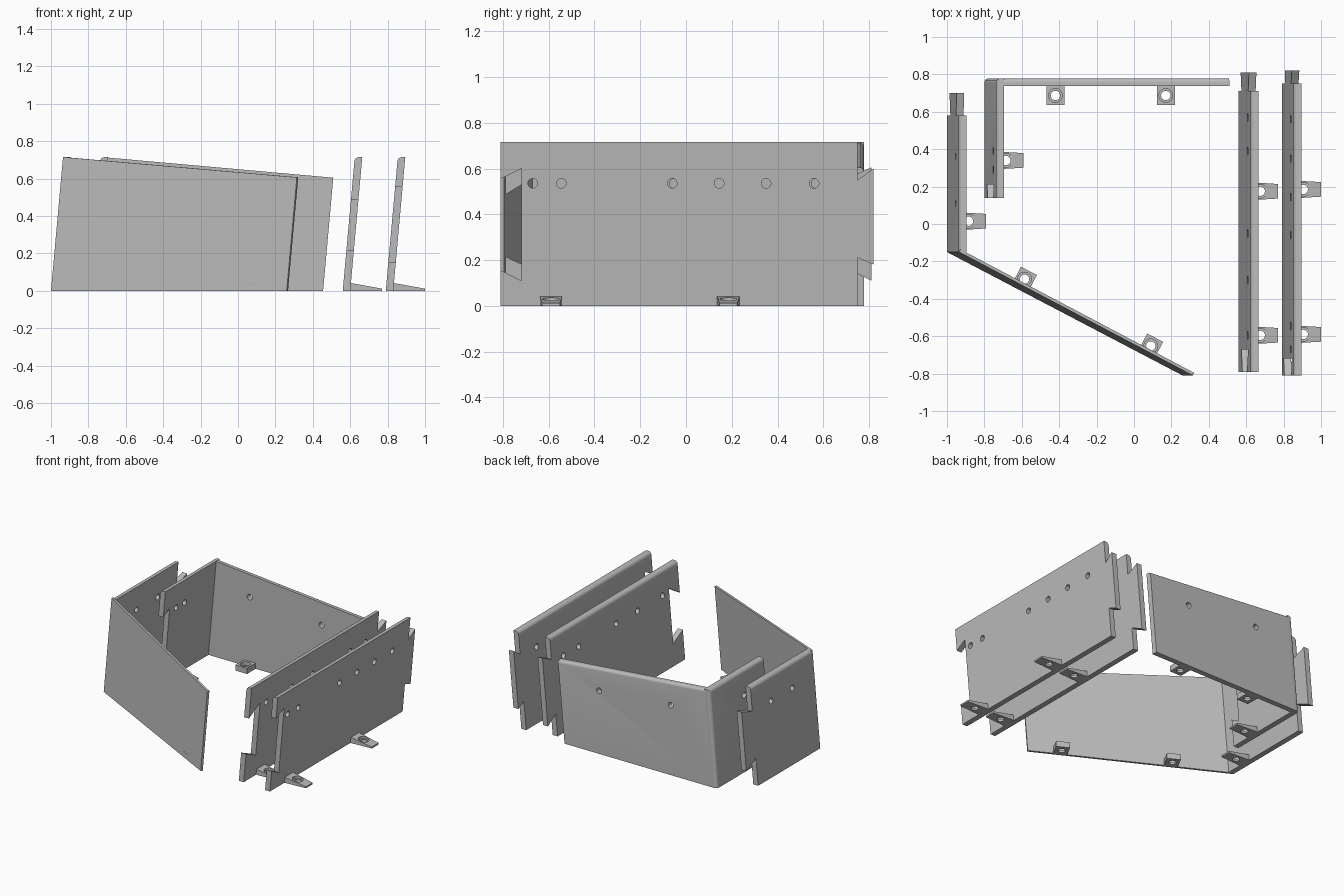
import bpy, bmesh, math
from mathutils import Matrix, Vector

if "Cube" in bpy.data.objects:
    bpy.data.objects.remove(bpy.data.objects["Cube"])

LEAN = 0.09          # every wall leans towards +x with height
THICK = 0.04
TOP = 0.715

grey = bpy.data.materials.new("light grey")
grey.diffuse_color = (0.5, 0.5, 0.5, 1)
grey.use_nodes = True
grey.node_tree.nodes["Principled BSDF"].inputs["Base Color"].default_value = grey.diffuse_color


def make(name, bm):
    bmesh.ops.recalc_face_normals(bm, faces=bm.faces)
    me = bpy.data.meshes.new(name)
    bm.to_mesh(me)
    bm.free()
    me.materials.append(grey)
    ob = bpy.data.objects.new(name, me)
    bpy.context.collection.objects.link(ob)
    return ob


def prism(points, offset):
    """Extrude a planar outline of 3D points by an offset vector."""
    bm = bmesh.new()
    face = bm.faces.new([bm.verts.new(p) for p in points])
    res = bmesh.ops.extrude_face_region(bm, geom=[face])
    for v in res["geom"]:
        if isinstance(v, bmesh.types.BMVert):
            v.co += Vector(offset)
    return bm


def round_edges(bm, test, width):
    edges = [e for e in bm.edges if all(test(v.co) for v in e.verts)]
    bmesh.ops.bevel(bm, geom=edges, offset=width, segments=5, profile=0.5, affect='EDGES')


def lean(bm):
    for v in bm.verts:
        v.co.x += LEAN * v.co.z


def drill(ob, holes):
    """Cut cylinders (centre, axis, radius, length) out of a part."""
    bm = bmesh.new()
    for c, axis, r, length in holes:
        rot = Vector((0, 0, 1)).rotation_difference(Vector(axis)).to_matrix().to_4x4()
        bmesh.ops.create_cone(bm, cap_ends=True, segments=24, radius1=r, radius2=r,
                              depth=length, matrix=Matrix.Translation(c) @ rot)
    cutter = make("hole_cutter", bm)
    cutter.hide_render = True
    mod = ob.modifiers.new("holes", 'BOOLEAN')
    mod.object, mod.operation, mod.solver = cutter, 'DIFFERENCE', 'EXACT'
    mod.use_self = True
    bpy.context.view_layer.objects.active = ob
    bpy.ops.object.modifier_apply(modifier=mod.name)
    bpy.data.objects.remove(cutter)


def smooth(ob):
    bpy.ops.object.select_all(action='DESELECT')
    ob.select_set(True)
    bpy.context.view_layer.objects.active = ob
    bpy.ops.object.shade_smooth_by_angle(angle=math.radians(30))


def side_panel(name, x, y0, y1, holes, notch=None, tab=None, corner=False):
    """Wall along y; notch/tab = (depth, neck_low, neck_high, wide_low, wide_high)."""
    o = [(y0, 0), (y1, 0)]
    if tab:
        d, a, b, c, e = tab
        o += [(y1, a), (y1 + d, c), (y1 + d, e), (y1, b)]
    o += [(y1, TOP), (y0, TOP)]
    if notch:
        d, a, b, c, e = notch
        o += [(y0, b), (y0 + d, e), (y0 + d, c), (y0, a)]
    bm = prism([(x, y, z) for y, z in o], (THICK, 0, 0))
    round_edges(bm, lambda c: c.x < x + 1e-4 and
                (c.z > TOP - 1e-4 or (corner and c.y > y1 - 1e-4)), 0.022)
    lean(bm)
    ob = make(name, bm)
    z = 0.535
    drill(ob, [((x + THICK / 2 + LEAN * z, y, z), (1, 0, 0), 0.021, 0.12) for y in holes])
    smooth(ob)


def bore(ob, x, y):
    drill(ob, [((x, y, 0.02), (0, 0, 1), 0.025, 0.2)])
    drill(ob, [((x, y, 0.066), (0, 0, 1), 0.037, 0.1)])
    smooth(ob)


def wedge_foot(name, x, y):
    """Tapered screw foot on the inner side of a side panel."""
    bm = prism([(x + 0.025, y - 0.05, 0), (x + 0.21, y - 0.05, 0),
                (x + 0.21, y - 0.05, 0.012), (x + 0.025, y - 0.05, 0.045)], (0, 0.1, 0))
    for v in bm.verts:
        if v.co.x > x + 0.1:
            v.co.y = y + (v.co.y - y) * 0.78
    bore(make(name, bm), x + 0.115, y)


def block_foot(name, x, y, angle):
    """Square screw foot, its back (local +y) touching a wall."""
    bm = prism([(-0.048, -0.05, 0), (0.048, -0.05, 0),
                (0.048, 0.06, 0), (-0.048, 0.06, 0)], (0, 0, 0.042))
    bm.transform(Matrix.Translation((x, y, 0)) @ Matrix.Rotation(angle, 4, 'Z'))
    bore(make(name, bm), x, y)


# Long side panels on the right
side_panel("outer_side_panel", 0.79, -0.81, 0.75, [-0.67, -0.545, -0.06, 0.145, 0.35, 0.56],
           notch=(0.09, 0.155, 0.555, 0.11, 0.60), tab=(0.07, 0.21, 0.55, 0.18, 0.60))
side_panel("inner_side_panel", 0.56, -0.79, 0.71, [-0.595, -0.3, -0.05, 0.39, 0.57],
           notch=(0.12, 0.215, 0.485, 0.16, 0.56), tab=(0.10, 0.16, 0.56, 0.11, 0.605))

# Short side panels that turn into the front and back walls
side_panel("left_side_panel", -1.0, -0.15, 0.58, [0.11, 0.36],
           tab=(0.12, 0.20, 0.54, 0.15, 0.58))
side_panel("back_side_panel", -0.8, 0.14, 0.778, [0.29, 0.39],
           notch=(0.07, 0.20, 0.52, 0.16, 0.56), corner=True)

# Back wall with sloping top
bm = prism([(-0.765, 0.738, 0), (0.455, 0.738, 0), (0.455, 0.738, 0.605),
            (-0.765, 0.738, TOP - 0.002)], (0, 0.04, 0))
round_edges(bm, lambda c: c.y > 0.77 and c.z > 0.5, 0.02)
lean(bm)
back = make("back_wall", bm)
drill(back, [((x, 0.758, z), (0, 1, 0), 0.021, 0.12) for x, z in ((-0.42, 0.52), (0.17, 0.47))])
smooth(back)

# Slanting front wall, thin
slant = math.atan2(-0.66, 1.26)
inward = Vector((-math.sin(slant), math.cos(slant), 0)) * 0.016
bm = prism([(-1, -0.15, 0), (0.26, -0.81, 0), (0.26, -0.81, 0.607), (-1, -0.15, TOP)], inward)
lean(bm)
make("front_wall", bm)

# Screw feet
for x, ys in ((0.79, (0.185, -0.59)), (0.56, (0.175, -0.595)), (-1.0, (0.015,)), (-0.8, (0.34,))):
    for y in ys:
        wedge_foot("side_foot", x, y)
for x in (-0.42, 0.17):
    block_foot("back_foot", x, 0.687, 0)
for x, y in ((-0.585, -0.295), (0.09, -0.652)):
    block_foot("front_foot", x, y, slant + math.pi)
